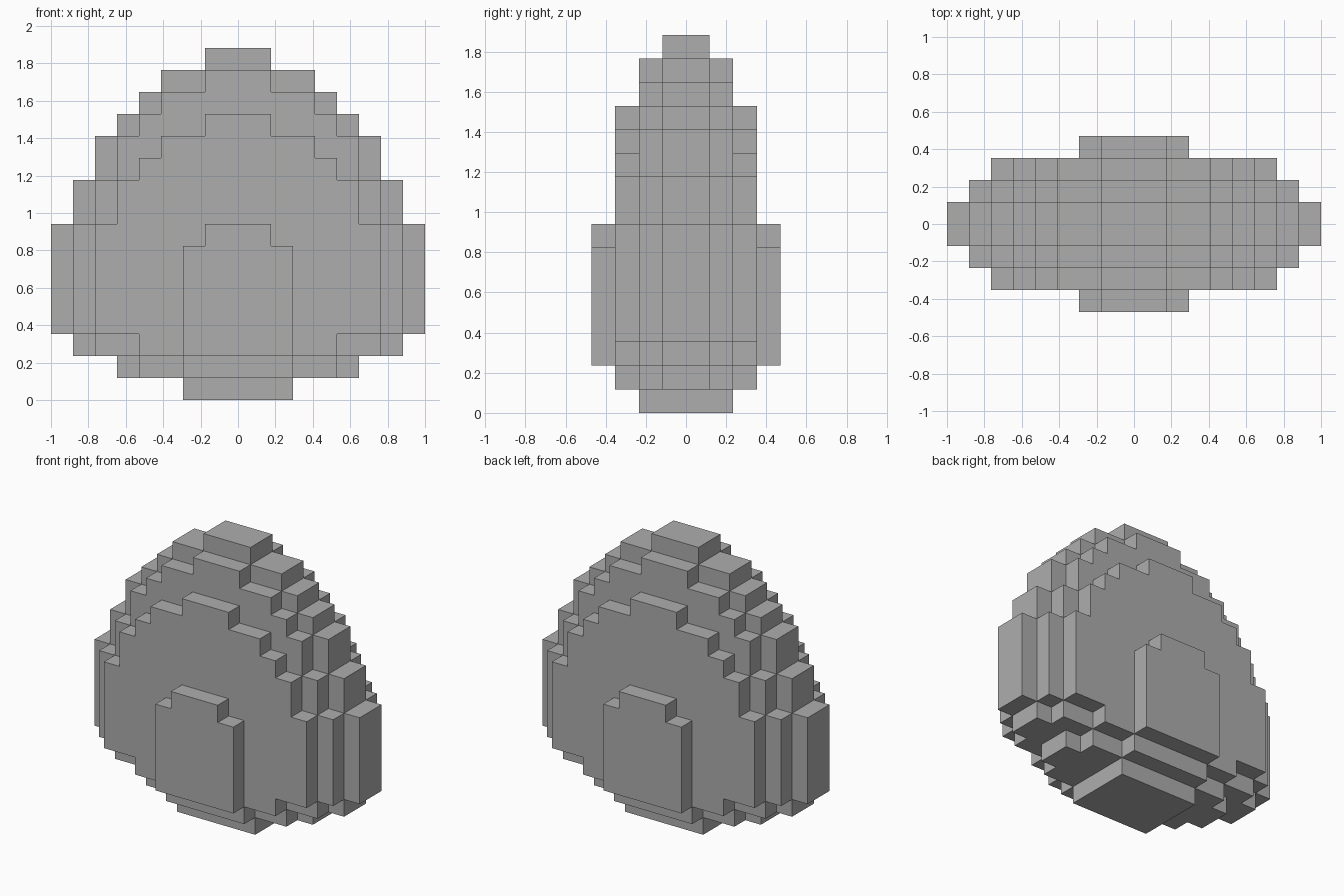
import bpy, bmesh

cube = bpy.data.objects.get("Cube")
if cube:
    bpy.data.objects.remove(cube, do_unlink=True)

UNIT = 2 / 17  # edge of one block

stone = bpy.data.materials.new("stone grey")
stone.use_nodes = True
GREY = (0.42, 0.42, 0.42, 1)
stone.diffuse_color = GREY
stone.node_tree.nodes["Principled BSDF"].inputs["Base Color"].default_value = GREY


def outline(bottom, steps):
    """Stepped symmetric outline from (half width, rows) pairs, bottom up."""
    right, z = [], bottom
    for half, rows in steps:
        right += [(half, z), (half, z + rows)]
        z += rows
    return right + [(-x, z) for x, z in reversed(right)]


def slab(name, points, inner, outer, back_cap=False):
    """Extrude an outline between two depths, leaving the buried side open."""
    bm = bmesh.new()
    near, far = [[bm.verts.new((x * UNIT, y * UNIT, z * UNIT)) for x, z in points]
                 for y in (outer, inner)]
    bm.faces.new(near)
    if back_cap:
        bm.faces.new(far[::-1])
    for i in range(len(points)):
        j = (i + 1) % len(points)
        bm.faces.new((near[j], near[i], far[i], far[j]))
    # Outlines run counterclockwise seen from the front
    if outer > inner:
        bmesh.ops.reverse_faces(bm, faces=bm.faces[:])
    mesh = bpy.data.meshes.new(name)
    bm.to_mesh(mesh)
    bm.free()
    mesh.materials.append(stone)
    obj = bpy.data.objects.new(name, mesh)
    bpy.context.collection.objects.link(obj)


# Central block with the full egg silhouette
core = outline(0, [(2.5, 1), (5.5, 1), (7.5, 1), (8.5, 5), (7.5, 2), (6.5, 2),
                   (5.5, 1), (4.5, 1), (3.5, 1), (1.5, 1)])
slab("egg_core", core, 1, -1, back_cap=True)

# Shrinking shells stepped out on the front and back
shells = {
    "inner_shell": (0, [(2.5, 1), (4.5, 1), (6.5, 1), (7.5, 5), (6.5, 2),
                        (5.5, 2), (4.5, 1), (3.5, 1), (1.5, 1)]),
    "middle_shell": (1, [(2.5, 1), (4.5, 1), (6.5, 5), (5.5, 2), (4.5, 1),
                         (3.5, 1), (1.5, 1)]),
    "outer_plate": (2, [(2.5, 5), (1.5, 1)]),
}
for depth, (name, (bottom, steps)) in enumerate(shells.items(), start=1):
    for side, sign in (("front", -1), ("back", 1)):
        slab(f"{side}_{name}", outline(bottom, steps), sign * depth, sign * (depth + 1))
